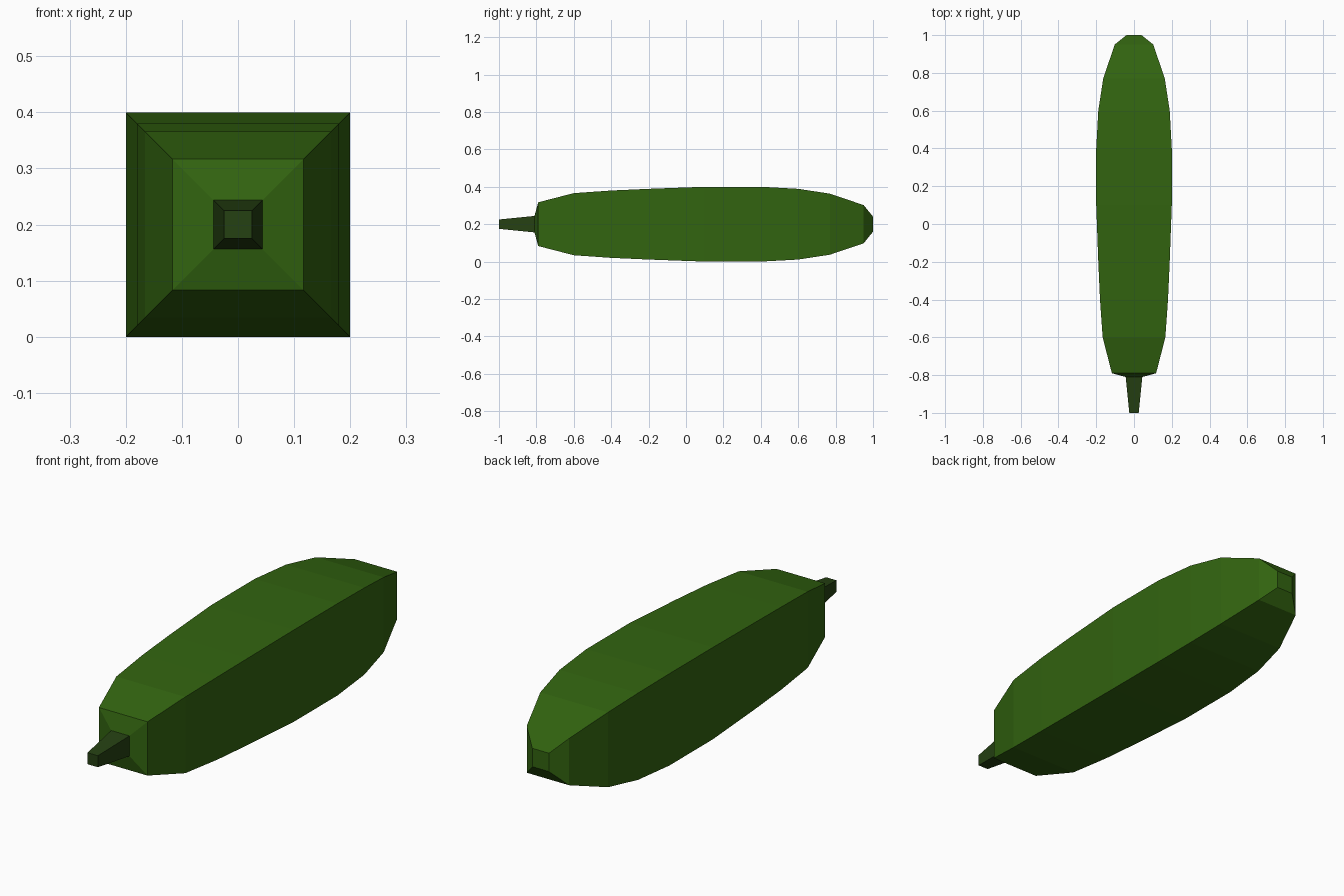
import bpy
import bmesh

cube = bpy.data.objects.get("Cube")
if cube:
    bpy.data.objects.remove(cube, do_unlink=True)

CENTRE_Z = 0.2


def make_material(name, rgb):
    mat = bpy.data.materials.new(name)
    mat.use_nodes = True
    colour = (*rgb, 1.0)
    mat.diffuse_color = colour
    bsdf = mat.node_tree.nodes["Principled BSDF"]
    bsdf.inputs["Base Color"].default_value = colour
    bsdf.inputs["Roughness"].default_value = 0.8
    return mat


def square_loft(name, sections, mat):
    """Join square rings, given as (y, half width), and cap both ends."""
    bm = bmesh.new()
    corners = ((-1, -1), (1, -1), (1, 1), (-1, 1))
    rings = [[bm.verts.new((sx * h, y, CENTRE_Z + sz * h)) for sx, sz in corners]
             for y, h in sections]
    for a, b in zip(rings, rings[1:]):
        for i in range(4):
            j = (i + 1) % 4
            bm.faces.new((a[i], a[j], b[j], b[i]))
    bm.faces.new(rings[0])
    bm.faces.new(rings[-1])
    bmesh.ops.recalc_face_normals(bm, faces=bm.faces)
    mesh = bpy.data.meshes.new(name)
    bm.to_mesh(mesh)
    bm.free()
    mesh.materials.append(mat)
    obj = bpy.data.objects.new(name, mesh)
    bpy.context.collection.objects.link(obj)
    return obj


skin_green = make_material("skin green", (0.032, 0.127, 0.005))
stem_green = make_material("dark stem green", (0.0185, 0.052, 0.006))

# Long faceted body, blunt at the stem end and tapered at the back
square_loft("body", [
    (-0.81, 0.044), (-0.79, 0.117), (-0.6, 0.166), (-0.4, 0.18),
    (-0.2, 0.189), (0.1, 0.2), (0.4, 0.2), (0.6, 0.189),
    (0.77, 0.163), (0.95, 0.102), (1.0, 0.04),
], skin_green)

# Short stem, narrowing to the front
square_loft("stem", [(-1.0, 0.025), (-0.81, 0.044)], stem_green)
